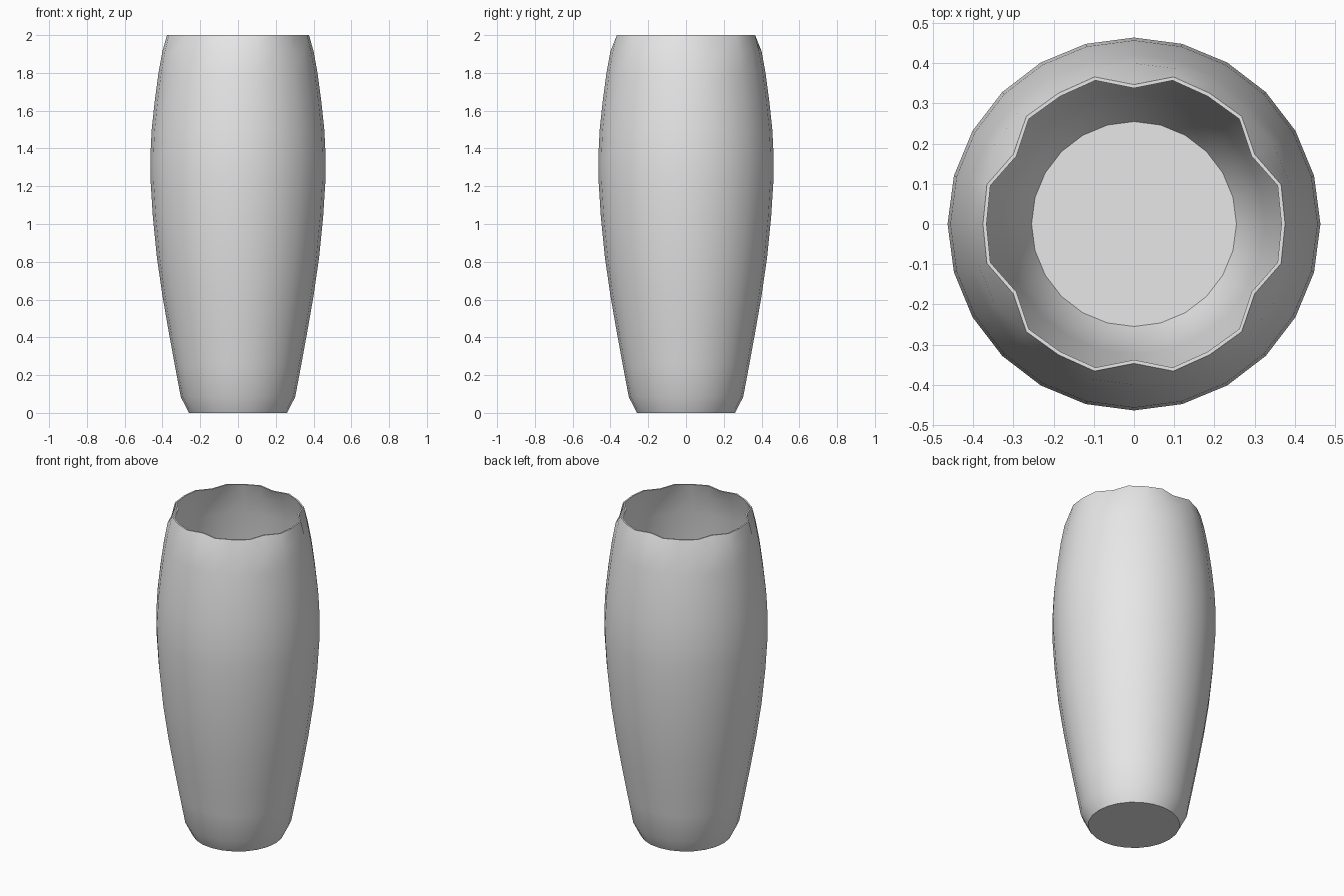
import bpy
import bmesh
from math import cos, sin, pi, radians

cube = bpy.data.objects.get("Cube")
if cube:
    bpy.data.objects.remove(cube, do_unlink=True)

SIDES = 24
WALL = 0.009

# Outer profile as (radius, height), from foot to shoulder
PROFILE = [(0.26, 0), (0.303, 0.085), (0.334, 0.25), (0.367, 0.43),
           (0.4, 0.62), (0.429, 0.82), (0.451, 1.04), (0.463, 1.23),
           (0.464, 1.36), (0.457, 1.5), (0.441, 1.65), (0.421, 1.8),
           (0.4, 1.915)]
# Repeating radii of the pinched rim
RIM = [0.376, 0.379, 0.347, 0.379]

clay = bpy.data.materials.new("light grey")
clay.use_nodes = True
clay.diffuse_color = (0.8, 0.8, 0.8, 1)
clay.node_tree.nodes["Principled BSDF"].inputs["Base Color"].default_value = (0.8, 0.8, 0.8, 1)

bm = bmesh.new()


def ring(radii, z):
    """One loop of vertices, cycling through the given radii."""
    verts = []
    for i in range(SIDES):
        a = 2 * pi * i / SIDES
        r = radii[i % len(radii)]
        verts.append(bm.verts.new((r * cos(a), r * sin(a), z)))
    return verts


# Outside wall, rim, then inside wall back down to the floor
rings = [ring([r], z) for r, z in PROFILE]
rings.append(ring(RIM, 2))
rings.append(ring([r - WALL for r in RIM], 2))
for r, z in reversed(PROFILE[1:]):
    rings.append(ring([r - WALL], z))
rings.append(ring([PROFILE[0][0] - 0.005], WALL))

for low, high in zip(rings, rings[1:]):
    for i in range(SIDES):
        j = (i + 1) % SIDES
        bm.faces.new((low[i], low[j], high[j], high[i]))

# Foot underside and inside floor
bm.faces.new(rings[0][::-1])
bm.faces.new(rings[-1])
bmesh.ops.recalc_face_normals(bm, faces=bm.faces)

mesh = bpy.data.meshes.new("vase")
bm.to_mesh(mesh)
bm.free()
mesh.materials.append(clay)
vase = bpy.data.objects.new("vase", mesh)
bpy.context.collection.objects.link(vase)

bpy.ops.object.select_all(action='DESELECT')
vase.select_set(True)
bpy.context.view_layer.objects.active = vase
bpy.ops.object.shade_smooth_by_angle(angle=radians(35))
